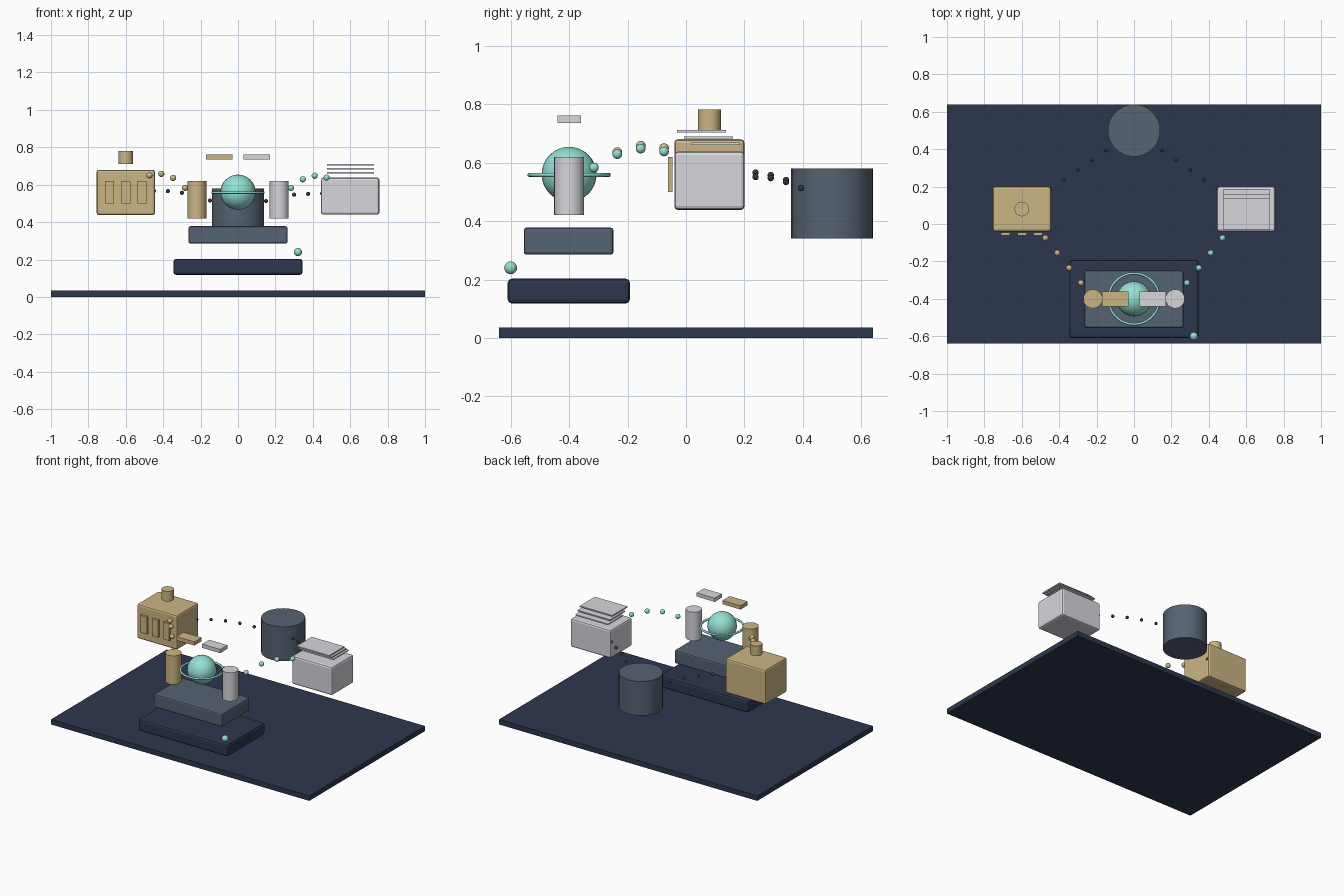
import bpy, bmesh, math
from mathutils import Matrix

if "Cube" in bpy.data.objects:
    bpy.data.objects.remove(bpy.data.objects["Cube"])


def mat(name, rgb):
    m = bpy.data.materials.new(name)
    m.diffuse_color = [(c / 255) ** 2.2 for c in rgb] + [1]
    m.use_nodes = True
    m.node_tree.nodes["Principled BSDF"].inputs["Base Color"].default_value = m.diffuse_color
    return m


NAVY = mat("navy", (48, 58, 78))
SLATE = mat("slate", (86, 99, 114))
GOLD = mat("sand", (202, 180, 130))
PALE = mat("pale_grey", (213, 213, 219))
TEAL = mat("teal", (146, 224, 210))


def finish(name, bm, material, smooth=False):
    me = bpy.data.meshes.new(name)
    bm.to_mesh(me)
    bm.free()
    ob = bpy.data.objects.new(name, me)
    bpy.context.collection.objects.link(ob)
    me.materials.append(material)
    if smooth:
        bpy.ops.object.select_all(action='DESELECT')
        ob.select_set(True)
        bpy.context.view_layer.objects.active = ob
        bpy.ops.object.shade_smooth_by_angle(angle=math.radians(35))
    return ob


def box(name, x, y, z, material, bevel=0):
    """Box from (min, max) ranges, with an optional edge bevel."""
    bm = bmesh.new()
    size = [r[1] - r[0] for r in (x, y, z)]
    mid = [(r[0] + r[1]) / 2 for r in (x, y, z)]
    bmesh.ops.create_cube(bm, size=1, matrix=Matrix.Translation(mid) @ Matrix.Diagonal((*size, 1)))
    ob = finish(name, bm, material)
    if bevel:
        b = ob.modifiers.new("bevel", 'BEVEL')
        b.width = bevel
        b.segments = 2
    return ob


def cylinder(name, x, y, r, z0, z1, material, sides=32):
    bm = bmesh.new()
    bmesh.ops.create_cone(bm, cap_ends=True, segments=sides, radius1=r, radius2=r, depth=z1 - z0,
                          matrix=Matrix.Translation((x, y, (z0 + z1) / 2)))
    return finish(name, bm, material, True)


def ball(name, loc, r, material, u=16, v=10):
    bm = bmesh.new()
    bmesh.ops.create_uvsphere(bm, u_segments=u, v_segments=v, radius=r,
                              matrix=Matrix.Translation(loc))
    return finish(name, bm, material, True)


# Ground plate and stepped plinth
box("base_plate", (-1, 1), (-0.64, 0.64), (0, 0.035), NAVY)
box("lower_plinth", (-0.345, 0.345), (-0.61, -0.192), (0.118, 0.203), NAVY, 0.014)
box("upper_plinth", (-0.265, 0.265), (-0.555, -0.248), (0.285, 0.378), SLATE, 0.01)

# Core globe with ring
ball("globe", (0, -0.4, 0.56), 0.094, TEAL, 24, 16)
bpy.ops.mesh.primitive_torus_add(major_radius=0.136, minor_radius=0.007, major_segments=48,
                                 minor_segments=8, location=(0, -0.4, 0.558))
ring = bpy.context.object
ring.name = "globe_ring"
ring.data.materials.append(TEAL)
bpy.ops.object.shade_smooth_by_angle(angle=math.radians(50))

# Paired pillars and floating lintels
for side, s, m in (("left", -1, GOLD), ("right", 1, PALE)):
    cylinder(side + "_pillar", s * 0.22, -0.4, 0.051, 0.42, 0.62, m)
    box(side + "_lintel", sorted((s * 0.03, s * 0.17)), (-0.44, -0.36), (0.735, 0.761), m)

# Left block: front panels and chimney drum
box("left_block", (-0.756, -0.444), (-0.04, 0.2), (0.438, 0.68), GOLD, 0.012)
for i in range(3):
    cx = -0.6 + (i - 1) * 0.087
    box(f"front_panel_{i}", (cx - 0.024, cx + 0.024), (-0.062, -0.046), (0.5, 0.62), GOLD)
cylinder("chimney_drum", -0.6, 0.08, 0.039, 0.71, 0.781, GOLD)

# Right block with staggered sheets
box("right_block", (0.444, 0.756), (-0.04, 0.2), (0.44, 0.638), PALE, 0.012)
for i in range(3):
    y0, z0 = 0.018 - i * 0.024, 0.661 + i * 0.021
    box(f"sheet_{i}", (0.475, 0.727), (y0, y0 + 0.167), (z0, z0 + 0.008), PALE)

# Rear drum
cylinder("rear_drum", 0, 0.5, 0.14, 0.34, 0.58, SLATE)

# Bead trails linking the parts
for side, s, m, zs in (("left", -1, GOLD, (0.583, 0.636, 0.658, 0.65)),
                       ("right", 1, TEAL, (0.583, 0.629, 0.648, 0.638))):
    for i, z in enumerate(zs):
        ball(f"{side}_bead_{i}", (s * (0.283 + 0.0635 * i), -0.315 + 0.08 * i, z), 0.0165, m)
for side, s, zs in (("left", -1, (0.516, 0.54, 0.557, 0.566, 0.567)),
                    ("right", 1, (0.513, 0.534, 0.547, 0.551, 0.553))):
    for i, z in enumerate(zs):
        ball(f"{side}_rear_bead_{i}", (s * (0.15 + 0.075 * i), 0.394 - 0.052 * i, z), 0.011, NAVY, 12, 8)

# Status bead on the plinth corner
ball("corner_bead", (0.32, -0.6, 0.24), 0.022, TEAL)
